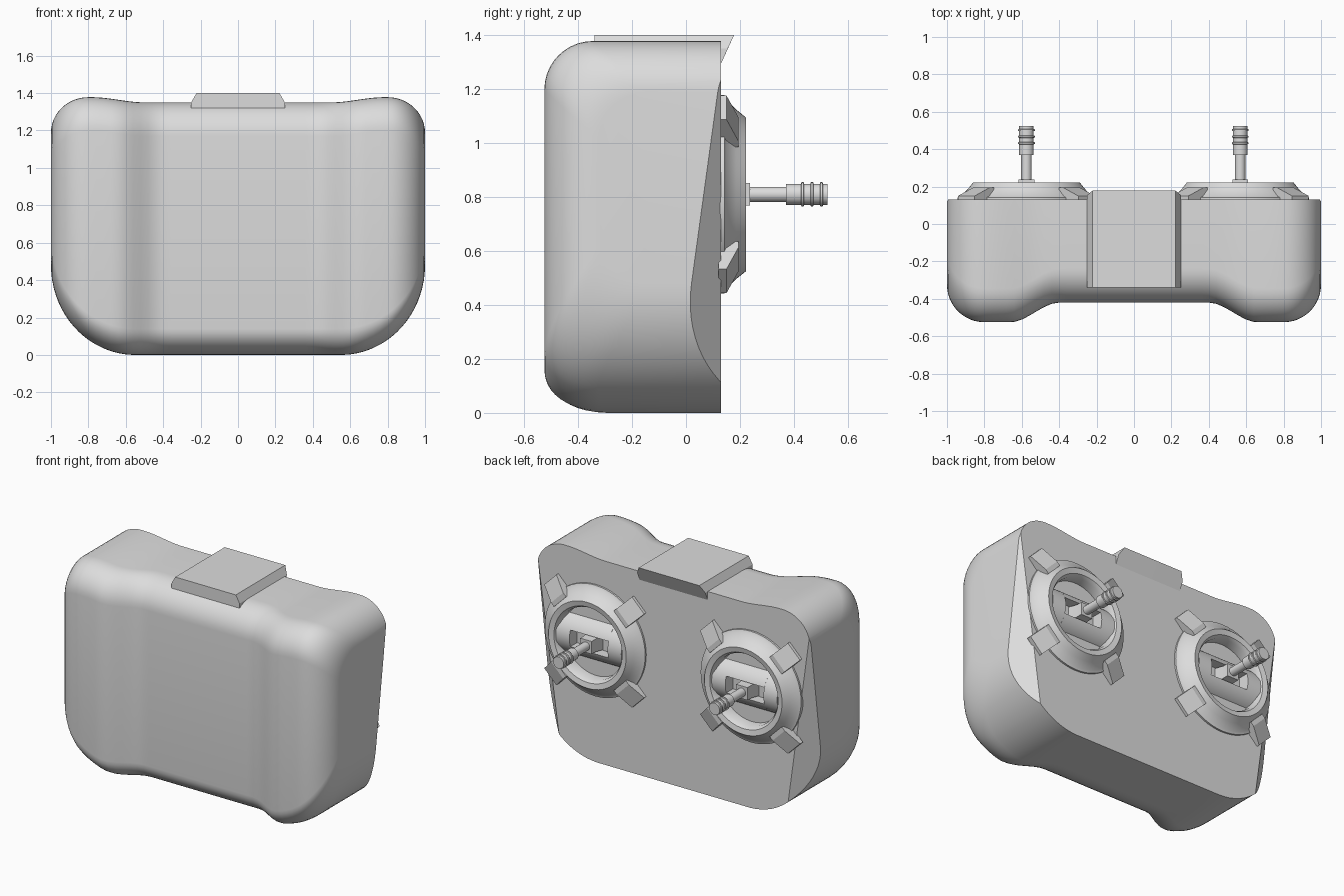
import bpy, bmesh, math
from mathutils import Vector

if "Cube" in bpy.data.objects:
    bpy.data.objects.remove(bpy.data.objects["Cube"])

grey = bpy.data.materials.new("plain light grey")
grey.diffuse_color = (0.72, 0.72, 0.72, 1)
grey.use_nodes = True
grey.node_tree.nodes["Principled BSDF"].inputs["Base Color"].default_value = grey.diffuse_color


def finish(bm, name, angle=32):
    bmesh.ops.recalc_face_normals(bm, faces=bm.faces)
    me = bpy.data.meshes.new(name)
    bm.to_mesh(me)
    bm.free()
    me.materials.append(grey)
    ob = bpy.data.objects.new(name, me)
    bpy.context.collection.objects.link(ob)
    bpy.ops.object.select_all(action='DESELECT')
    ob.select_set(True)
    bpy.context.view_layer.objects.active = ob
    bpy.ops.object.shade_smooth_by_angle(angle=math.radians(angle))
    return ob


def loft(bm, rings, caps=True, closed=False):
    """Join equal-length closed loops of points with quads."""
    vs = [[bm.verts.new(p) for p in r] for r in rings]
    n = len(vs[0])
    pairs = list(zip(vs, vs[1:])) + ([(vs[-1], vs[0])] if closed else [])
    for a, b in pairs:
        for i in range(n):
            j = (i + 1) % n
            bm.faces.new((a[i], a[j], b[j], b[i]))
    if caps and not closed:
        bm.faces.new(vs[0])
        bm.faces.new(vs[-1])


def lathe(name, profile, cx, cz, closed, seg=48):
    """Spin an (r, y) profile about the y direction."""
    bm = bmesh.new()
    rings = [[(cx + r * math.cos(2 * math.pi * k / seg), y,
               cz + r * math.sin(2 * math.pi * k / seg)) for k in range(seg)]
             for r, y in profile]
    loft(bm, rings, closed=closed)
    return finish(bm, name)


def smooth(a, b, x):
    t = min(1, max(0, (x - a) / (b - a)))
    return t * t * (3 - 2 * t)


def drop(x, start, h):
    """Fall of an elliptical corner that runs from start to x = 1."""
    u = min(1, max(0, (x - start) / (1 - start)))
    return h * (1 - math.sqrt(1 - u * u))


# Body: y-z sections lofted along x, with hand grips at both sides
BACK = 0.13


def section(x):
    a = abs(x)
    top = 1.35 + 0.028 * smooth(0.5, 0.78, a) - drop(a, 0.8, 0.19)
    bot = drop(a, 0.55, 0.48)
    front = -0.42 - 0.105 * smooth(0.4, 0.66, a) + drop(a, 0.8, 0.2)
    pts = [(x, BACK, bot)]
    n = 10
    for k in range(n + 1):
        t = math.pi / 2 * k / n
        pts.append((x, front + 0.2 * (1 - math.sin(t)), bot + 0.14 * (1 - math.cos(t))))
    for k in range(n + 1):
        t = math.pi / 2 * k / n
        pts.append((x, front + 0.18 * (1 - math.cos(t)), top - 0.18 * (1 - math.sin(t))))
    pts.append((x, BACK, top))
    return pts


half = [0.8 * i / 20 for i in range(1, 21)]
half += [0.8 + 0.2 * math.sin(math.pi / 2 * i / 12) for i in range(1, 13)]
xs = [-x for x in reversed(half)] + [0] + half
bm = bmesh.new()
loft(bm, [section(x) for x in xs])
# slanted cuts on the lower back corners
for s in (-1, 1):
    res = bmesh.ops.bisect_plane(
        bm, geom=bm.verts[:] + bm.edges[:] + bm.faces[:], dist=1e-5,
        plane_co=Vector((s, BACK, 1.28)), plane_no=Vector((s, 1, -0.137)).normalized(),
        clear_outer=True)
    rim = [e for e in bm.edges if e.is_boundary]
    if rim:
        bmesh.ops.holes_fill(bm, edges=rim, sides=0)
finish(bm, "body", 28)

# Raised block on the top edge, overhanging the back
bm = bmesh.new()
for s in (-1, 1):
    for x, y, z in ((0.222, -0.34, 1.4), (0.222, 0.178, 1.4), (0.25, -0.34, 1.35),
                    (0.25, 0.155, 1.35), (0.25, -0.34, 1.29), (0.25, 0.128, 1.29)):
        bm.verts.new((s * x, y, z))
bmesh.ops.convex_hull(bm, input=bm.verts[:])
finish(bm, "top_block", 15)

# Two stick assemblies on the back
CZ = 0.81
RING = [(0.368, 0.12), (0.368, 0.142), (0.352, 0.148), (0.315, 0.185), (0.285, 0.222),
        (0.25, 0.215), (0.235, 0.19), (0.235, 0.12)]
TAB = [(0.455, 0.12), (0.455, 0.15), (0.34, 0.195), (0.31, 0.195), (0.31, 0.12)]
STICK = [(0.028, 0.2), (0.028, 0.37), (0.039, 0.37)]
for y in (0.432, 0.467, 0.502):
    STICK += [(0.039, y - 0.006), (0.045, y - 0.004), (0.045, y + 0.004), (0.039, y + 0.006)]
STICK += [(0.039, 0.525)]


def arc(z0, z1, n=10, r=0.15, y0=0.06):
    """Slice of the round barrel between two heights."""
    a0, a1 = math.asin(z0 / r), math.asin(z1 / r)
    pts = [(y0 + r * math.cos(a0 + (a1 - a0) * k / n), r * math.sin(a0 + (a1 - a0) * k / n))
           for k in range(n + 1)]
    return [(0.05, z0)] + pts + [(0.05, z1)]


for side, cx in (("left", -0.575), ("right", 0.568)):
    lathe(side + "_gimbal_ring", RING, cx, CZ, True, 64)
    lathe(side + "_stick", STICK, cx, CZ, False, 24)

    # four wedge tabs on the diagonals
    bm = bmesh.new()
    for k in range(4):
        t = math.pi / 4 + k * math.pi / 2
        c, s = math.cos(t), math.sin(t)
        loft(bm, [[(cx + r * c - w * s, y, CZ + r * s + w * c) for r, y in TAB]
                  for w in (-0.063, 0.063)])
    finish(bm, side + "_ring_tabs", 15)

    # round barrel with a window in its middle
    bm = bmesh.new()
    for x0, x1, z0, z1 in ((-0.24, -0.14, -0.1499, 0.1499), (0.14, 0.24, -0.1499, 0.1499),
                           (-0.14, 0.14, 0.055, 0.1499), (-0.14, 0.14, -0.1499, -0.055)):
        p = arc(z0, z1, 20)
        loft(bm, [[(cx + x, y, CZ + z) for y, z in p] for x in (x0, x1)])
    finish(bm, side + "_barrel")

    # square collar that holds the stick
    bm = bmesh.new()
    loft(bm, [[(cx + a * h, y, CZ + b * h) for a, b in ((-1, -1), (1, -1), (1, 1), (-1, 1))]
              for h, y in ((0.055, 0.1), (0.042, 0.2), (0.042, 0.237))])
    finish(bm, side + "_stick_collar", 10)
